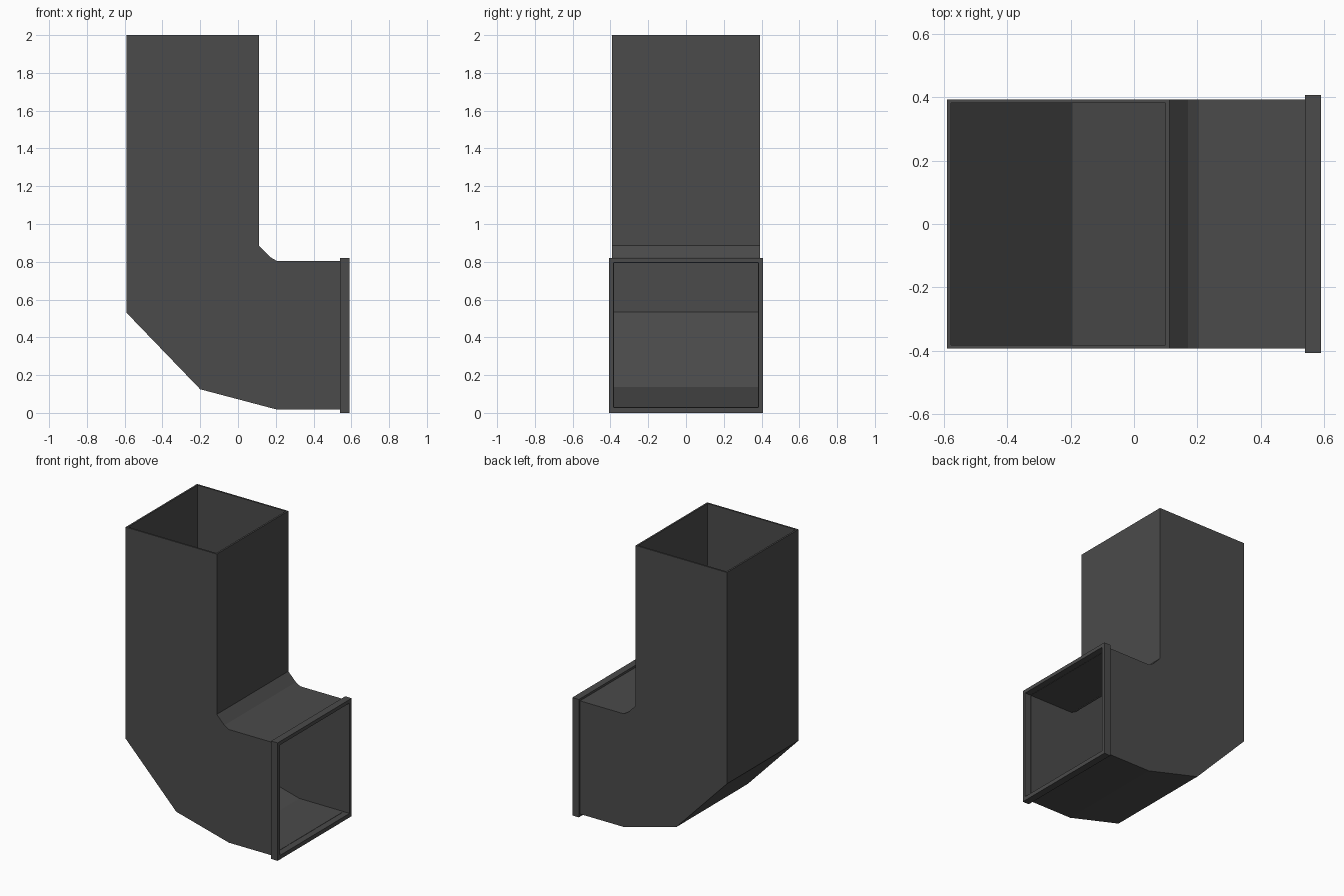
import bpy, bmesh

if "Cube" in bpy.data.objects:
    bpy.data.objects.remove(bpy.data.objects["Cube"])

metal = bpy.data.materials.new("dark grey metal")
metal.diffuse_color = (0.07, 0.07, 0.07, 1)
metal.use_nodes = True
metal.node_tree.nodes["Principled BSDF"].inputs["Base Color"].default_value = metal.diffuse_color

def rings_to_object(name, rings, closed):
    """Skin a list of four-point rings into one mesh."""
    bm = bmesh.new()
    loops = [[bm.verts.new(p) for p in ring] for ring in rings]
    n = len(loops)
    for i in range(n if closed else n - 1):
        a, b = loops[i], loops[(i + 1) % n]
        for j in range(4):
            k = (j + 1) % 4
            bm.faces.new((a[j], a[k], b[k], b[j]))
    bmesh.ops.recalc_face_normals(bm, faces=bm.faces)
    mesh = bpy.data.meshes.new(name)
    bm.to_mesh(mesh)
    bm.free()
    mesh.materials.append(metal)
    obj = bpy.data.objects.new(name, mesh)
    bpy.context.collection.objects.link(obj)
    return obj

def section(outer, inner, half):
    """Rectangle across the duct between its heel and throat points (x, z)."""
    (ox, oz), (ix, iz) = outer, inner
    return [(ox, -half, oz), (ox, half, oz), (ix, half, iz), (ix, -half, iz)]

# Duct elbow: outer wall, then back along the inner wall (a closed skin)
heel = [(-.59, 2), (-.59, .53), (-.2, .125), (.205, .018), (.545, .018)]
throat = [(.112, 2), (.112, .885), (.17, .825), (.205, .805), (.545, .805)]
heel_in = [(-.578, 2), (-.578, .535), (-.194, .137), (.206, .03), (.545, .03)]
throat_in = [(.1, 2), (.1, .88), (.163, .815), (.203, .793), (.545, .793)]
outside = [section(h, t, .393) for h, t in zip(heel, throat)]
inside = [section(h, t, .381) for h, t in zip(heel_in, throat_in)]
rings_to_object("duct_elbow", outside + inside[::-1], True)

# Flange: rectangular collar round the side outlet
def collar(x, half, low, high):
    return section((x, low), (x, high), half)

rings_to_object("outlet_flange", [
    collar(.54, .407, 0, .82), collar(.59, .407, 0, .82),
    collar(.59, .383, .028, .795), collar(.54, .383, .028, .795)], True)
